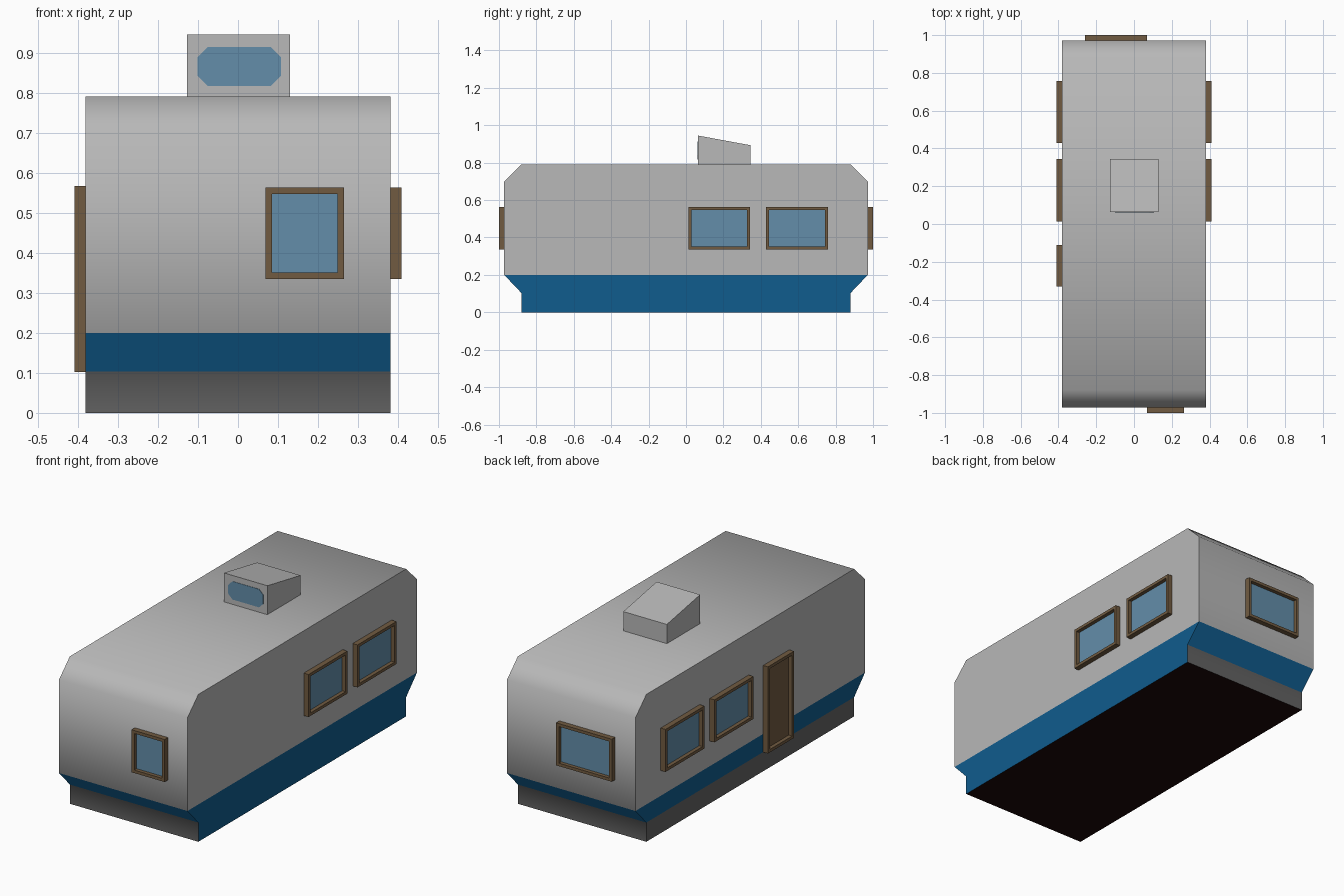
import bpy, bmesh
from math import radians
from mathutils import Matrix, Vector

if "Cube" in bpy.data.objects:
    bpy.data.objects.remove(bpy.data.objects["Cube"])


def mat(name, r, g, b):
    m = bpy.data.materials.new(name)
    m.diffuse_color = (r, g, b, 1)
    m.use_nodes = True
    m.node_tree.nodes["Principled BSDF"].inputs["Base Color"].default_value = m.diffuse_color
    return m


grey = mat("light_grey", 0.48, 0.48, 0.48)
blue = mat("blue", 0.005, 0.107, 0.27)
dark = mat("dark_grey", 0.125, 0.125, 0.125)
black = mat("underside_brown", 0.01, 0.002, 0.002)
brown = mat("wood_brown", 0.165, 0.105, 0.053)
glass = mat("window_blue", 0.125, 0.27, 0.40)


def finish(name, bm, mats, angle=None, matrix=None):
    bmesh.ops.recalc_face_normals(bm, faces=bm.faces)
    if angle:
        for f in bm.faces:
            f.smooth = True
        for e in bm.edges:
            e.smooth = len(e.link_faces) == 2 and e.calc_face_angle(0) < radians(angle)
    me = bpy.data.meshes.new(name)
    bm.to_mesh(me)
    bm.free()
    for m in mats:
        me.materials.append(m)
    ob = bpy.data.objects.new(name, me)
    if matrix:
        ob.matrix_world = matrix
    bpy.context.collection.objects.link(ob)
    return ob


# Main body: stacked rectangular rows, (height, half length)
bm = bmesh.new()
W = 0.381
rows = []
for z, h in [(0, 0.88), (0.103, 0.88), (0.2, 0.972), (0.7, 0.972), (0.79, 0.88)]:
    rows.append([bm.verts.new((x, y, z)) for x, y in
                 [(-W, -h), (W, -h), (W, h), (-W, h)]])
for lo, hi in zip(rows, rows[1:]):
    for i in range(4):
        j = (i + 1) % 4
        bm.faces.new((lo[i], lo[j], hi[j], hi[i]))
bm.faces.new(rows[0])
bm.faces.new(rows[-1])
bm.normal_update()
for f in bm.faces:
    c = f.calc_center_median()
    if c.z < 0.001:
        f.material_index = 3                              # underside
    elif c.z < 0.1:
        f.material_index = 1 if c.x > 0.3 else 2          # skirt, blue on the right
    elif c.z < 0.2:
        f.material_index = 1                              # blue band
finish("trailer_body", bm, [grey, blue, dark, black], 50)

# Roof vent: wedge box extruded across x
bm = bmesh.new()
prof = [(0.063, 0.78), (0.345, 0.78), (0.345, 0.893), (0.063, 0.945)]
a = [bm.verts.new((-0.128, y, z)) for y, z in prof]
b = [bm.verts.new((0.13, y, z)) for y, z in prof]
bm.faces.new(a)
bm.faces.new(b)
for i in range(4):
    j = (i + 1) % 4
    bm.faces.new((a[i], a[j], b[j], b[i]))
finish("roof_vent", bm, [grey])


def chamfered(u0, u1, v0, v1, c):
    return [(u0 + c, v0), (u1 - c, v0), (u1, v0 + c), (u1, v1 - c),
            (u1 - c, v1), (u0 + c, v1), (u0, v1 - c), (u0, v0 + c)]


# Roof vent window plate
bm = bmesh.new()
plate = bm.faces.new([bm.verts.new((x, 0.063, z))
                      for x, z in chamfered(-0.101, 0.107, 0.817, 0.914, 0.025)])
ext = bmesh.ops.extrude_face_region(bm, geom=[plate])
bmesh.ops.translate(bm, vec=(0, -0.002, 0),
                    verts=[v for v in ext["geom"] if isinstance(v, bmesh.types.BMVert)])
finish("vent_window", bm, [glass])


# Framed panel: outer box with a recessed centre, local u = width, v = out, z = up
def framed(name, side, centre, width, z0, z1, panel):
    n = Vector(side)
    u = Vector((0, 0, 1)).cross(n)
    wall = W if n.x else 0.972
    o = n * wall + u.to_track_quat('X', 'Z') @ Vector((0, 0, 0))
    o += Vector((0, centre, 0)) if n.x else Vector((centre, 0, 0))
    M = Matrix.Translation(o) @ Matrix((u, n, (0, 0, 1))).transposed().to_4x4()
    h, d = width / 2, 0.028
    bm = bmesh.new()

    def ring(pts, depth):
        return [bm.verts.new((p, depth, q)) for p, q in pts]

    def bridge(r, s):
        for i in range(4):
            j = (i + 1) % 4
            bm.faces.new((r[i], r[j], s[j], s[i]))

    def rect(t):
        return [(-h + t, z0 + t), (h - t, z0 + t), (h - t, z1 - t), (-h + t, z1 - t)]
    back, front = ring(rect(0), -0.002), ring(rect(0), d)
    inner, floor = ring(rect(0.016), d), ring(rect(0.016), 0.008)
    bridge(back, front)
    bridge(front, inner)
    bridge(inner, floor)
    bm.faces.new(floor).material_index = 1
    bm.faces.new(back)
    finish(name, bm, [brown, panel], matrix=M)


# Side windows on both sides
for tag, s in (("right", 1), ("left", -1)):
    for place, y in (("front", 0.178), ("rear", 0.593)):
        framed(f"{tag}_{place}_window", (s, 0, 0), y, 0.33, 0.335, 0.563, glass)

# End windows and door
framed("front_window", (0, -1, 0), 0.167, 0.196, 0.335, 0.563, glass)
framed("back_window", (0, 1, 0), -0.095, 0.33, 0.335, 0.563, glass)
framed("door", (-1, 0, 0), -0.22, 0.22, 0.102, 0.567, brown)
